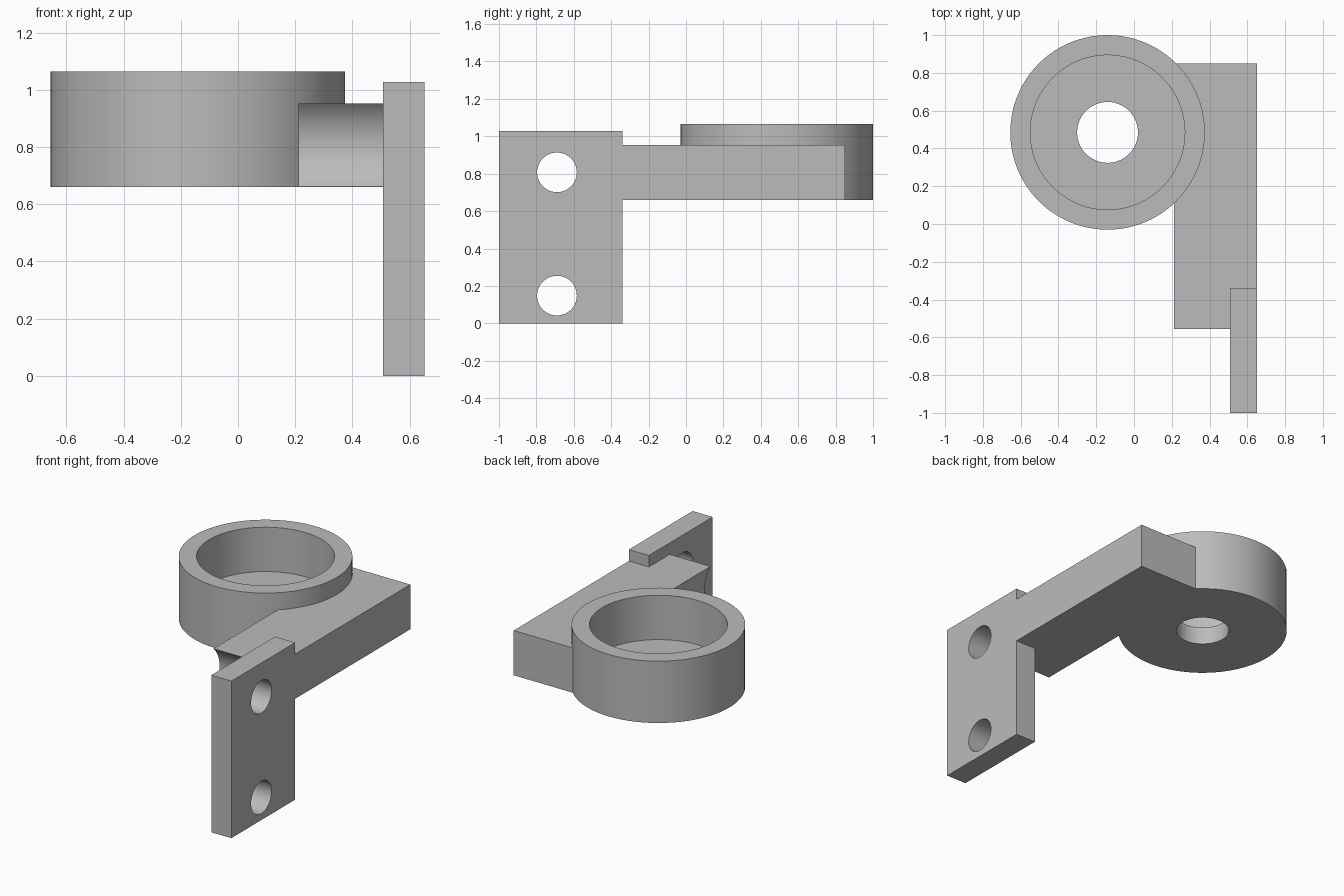
import bpy
import math
from mathutils import Vector

if "Cube" in bpy.data.objects:
    bpy.data.objects.remove(bpy.data.objects["Cube"], do_unlink=True)

grey = bpy.data.materials.new("plain grey")
grey.use_nodes = True
grey.diffuse_color = (0.5, 0.5, 0.5, 1)
grey.node_tree.nodes["Principled BSDF"].inputs["Base Color"].default_value = (0.5, 0.5, 0.5, 1)


def finish(name):
    obj = bpy.context.object
    obj.name = name
    obj.data.materials.append(grey)
    bpy.ops.object.transform_apply(location=True, rotation=True, scale=True)
    return obj


def box(name, low, high):
    low, high = Vector(low), Vector(high)
    bpy.ops.mesh.primitive_cube_add(size=1, location=(low + high) / 2)
    bpy.context.object.scale = high - low
    return finish(name)


def cylinder(name, radius, start, end):
    start, end = Vector(start), Vector(end)
    axis = end - start
    bpy.ops.mesh.primitive_cylinder_add(
        vertices=96, radius=radius, depth=axis.length, location=(start + end) / 2,
        rotation=axis.to_track_quat('Z', 'Y').to_euler())
    return finish(name)


def combine(target, tool, operation):
    tool.hide_render = True
    mod = target.modifiers.new(operation.title(), 'BOOLEAN')
    mod.operation = operation
    mod.solver = 'EXACT'
    mod.object = tool
    bpy.context.view_layer.objects.active = target
    bpy.ops.object.modifier_apply(modifier=mod.name)
    bpy.data.objects.remove(tool, do_unlink=True)


# Main dimensions
cx, cy = -0.14, 0.485
base, arm_top, ring_top, floor = 0.66, 0.953, 1.065, 0.775
plate_in, plate_out = 0.507, 0.652
hole_y, hole_zs = -0.69, (0.807, 0.148)

# Horizontal arm with a round clearance groove in its front end
bracket = box("bracket", (0.212, -0.6, base), (plate_out, 0.85, arm_top))
groove = cylinder("groove_cutter", 0.198, (0.1, hole_y, hole_zs[0]), (0.8, hole_y, hole_zs[0]))
combine(bracket, groove, 'DIFFERENCE')
# Trim the front end flush with the groove lips
combine(bracket, box("end_cutter", (0.1, -0.8, 0.5), (0.8, -0.556, 1.1)), 'DIFFERENCE')

# Cup body and upright mounting plate
combine(bracket, cylinder("cup", 0.515, (cx, cy, base), (cx, cy, ring_top)), 'UNION')
combine(bracket, box("mounting_plate", (plate_in, -1, 0), (plate_out, -0.34, 1.028)), 'UNION')

# Cup recess and drain hole
combine(bracket, cylinder("recess_cutter", 0.409, (cx, cy, floor), (cx, cy, 1.3)), 'DIFFERENCE')
combine(bracket, cylinder("centre_cutter", 0.161, (cx, cy, 0.5), (cx, cy, 1.2)), 'DIFFERENCE')

# Bolt holes in the plate
for z in hole_zs:
    combine(bracket, cylinder("bolt_cutter", 0.106, (0.4, hole_y, z), (0.8, hole_y, z)), 'DIFFERENCE')

# Single material, smooth curved walls with crisp edges
bracket.data.materials.clear()
bracket.data.materials.append(grey)
bpy.ops.object.select_all(action='DESELECT')
bracket.select_set(True)
bpy.context.view_layer.objects.active = bracket
bpy.ops.object.shade_smooth_by_angle(angle=math.radians(30))
